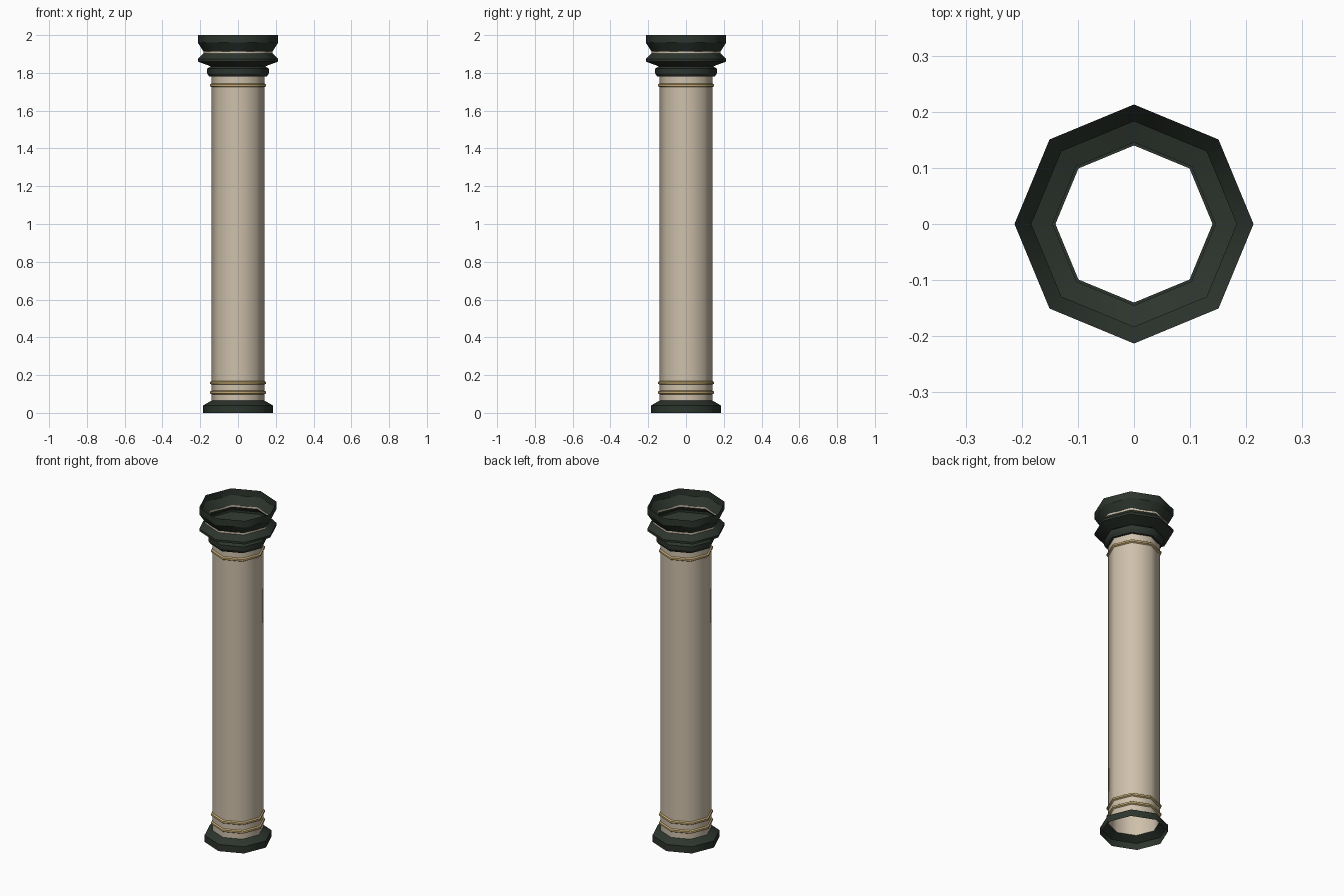
import bpy, bmesh, math

if "Cube" in bpy.data.objects:
    bpy.data.objects.remove(bpy.data.objects["Cube"])

SIDES = 8


def material(name, rgb):
    m = bpy.data.materials.new(name)
    m.diffuse_color = (*rgb, 1)
    m.use_nodes = True
    m.node_tree.nodes["Principled BSDF"].inputs["Base Color"].default_value = m.diffuse_color
    return m


cream = material("cream stone", (0.62, 0.53, 0.41))
green = material("dark green stone", (0.026, 0.036, 0.027))
gold = material("pale gold", (0.58, 0.42, 0.18))


def lathe(name, profile, mat):
    """Open octagonal shell from (radius, z) points listed bottom to top."""
    bm = bmesh.new()
    rings = []
    for r, z in profile:
        rings.append([bm.verts.new((r * math.cos(math.tau * i / SIDES),
                                    r * math.sin(math.tau * i / SIDES), z))
                      for i in range(SIDES)])
    for low, high in zip(rings, rings[1:]):
        for i in range(SIDES):
            j = (i + 1) % SIDES
            bm.faces.new((low[i], low[j], high[j], high[i])).smooth = True
    # smooth around the column, crisp at each moulding line
    for e in bm.edges:
        if abs(e.verts[0].co.z - e.verts[1].co.z) < 1e-6:
            e.smooth = False
    me = bpy.data.meshes.new(name)
    bm.to_mesh(me)
    bm.free()
    me.materials.append(mat)
    ob = bpy.data.objects.new(name, me)
    bpy.context.collection.objects.link(ob)
    return ob


# base and shaft
lathe("base", [(0.184, 0), (0.184, 0.04), (0.14, 0.065)], green)
lathe("shaft", [(0.14, 0.065), (0.14, 1.78)], cream)

# thin gold rings round the shaft
for name, z in (("lower_ring", 0.108), ("second_ring", 0.159), ("upper_ring", 1.734)):
    lathe(name, [(0.14, z - 0.01), (0.148, z - 0.005),
                 (0.148, z + 0.005), (0.14, z + 0.01)], gold)

# capital: collar, flared moulding, cream neck and open top bowl
lathe("collar", [(0.14, 1.78), (0.153, 1.78), (0.163, 1.797),
                 (0.163, 1.822), (0.145, 1.835)], green)
lathe("flared_moulding", [(0.145, 1.835), (0.213, 1.86),
                          (0.213, 1.873), (0.183, 1.903)], green)
lathe("neck_band", [(0.183, 1.903), (0.183, 1.914)], cream)
lathe("top_bowl", [(0.183, 1.914), (0.213, 1.96), (0.213, 2.0)], green)
